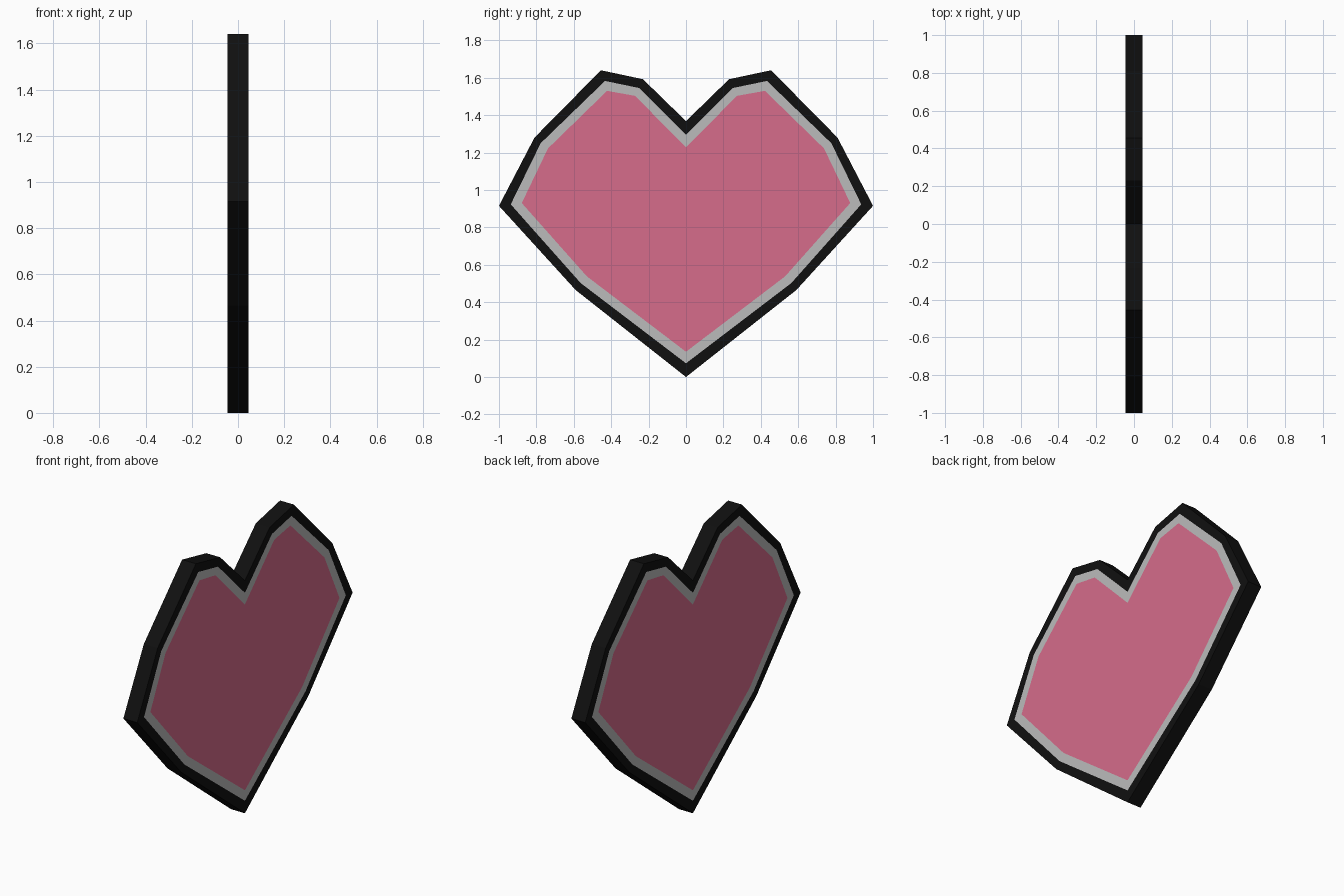
import bpy, bmesh

if "Cube" in bpy.data.objects:
    bpy.data.objects.remove(bpy.data.objects["Cube"])

HALF = 0.045  # half thickness along x

# Half outlines (y, z) from bottom tip up to the notch
OUTER = [(0, 0), (0.59, 0.465), (1.0, 0.915), (0.81, 1.28),
         (0.455, 1.64), (0.23, 1.592), (0, 1.368)]
MIDDLE = [(0, 0.073), (0.563, 0.502), (0.937, 0.923), (0.777, 1.25),
          (0.433, 1.583), (0.25, 1.545), (0, 1.295)]
INNER = [(0, 0.135), (0.53, 0.538), (0.878, 0.93), (0.738, 1.222),
         (0.422, 1.53), (0.272, 1.503), (0, 1.227)]


def mirrored(half):
    return half + [(-y, z) for y, z in reversed(half[1:-1])]


def material(name, color):
    m = bpy.data.materials.new(name)
    m.diffuse_color = (*color, 1)
    m.use_nodes = True
    m.node_tree.nodes["Principled BSDF"].inputs["Base Color"].default_value = m.diffuse_color
    return m


bm = bmesh.new()


def ring(half, x):
    return [bm.verts.new((x, y, z)) for y, z in mirrored(half)]


def bridge(a, b, mat):
    n = len(a)
    for i in range(n):
        j = (i + 1) % n
        bm.faces.new((a[i], a[j], b[j], b[i])).material_index = mat


# Both faces: dark border, grey band, pink centre
edges = []
for x in (-HALF, HALF):
    outer, middle, inner = (ring(h, x) for h in (OUTER, MIDDLE, INNER))
    bridge(outer, middle, 0)
    bridge(middle, inner, 1)
    bm.faces.new(inner).material_index = 2
    edges.append(outer)

# Dark side wall joining the two faces
bridge(edges[0], edges[1], 0)
bmesh.ops.recalc_face_normals(bm, faces=bm.faces)

mesh = bpy.data.meshes.new("heart_plate")
bm.to_mesh(mesh)
bm.free()
for m in (material("dark_border", (0.005, 0.005, 0.005)),
          material("grey_band", (0.5, 0.5, 0.5)),
          material("pink_centre", (0.67, 0.15, 0.26))):
    mesh.materials.append(m)
bpy.context.collection.objects.link(bpy.data.objects.new("heart_plate", mesh))
